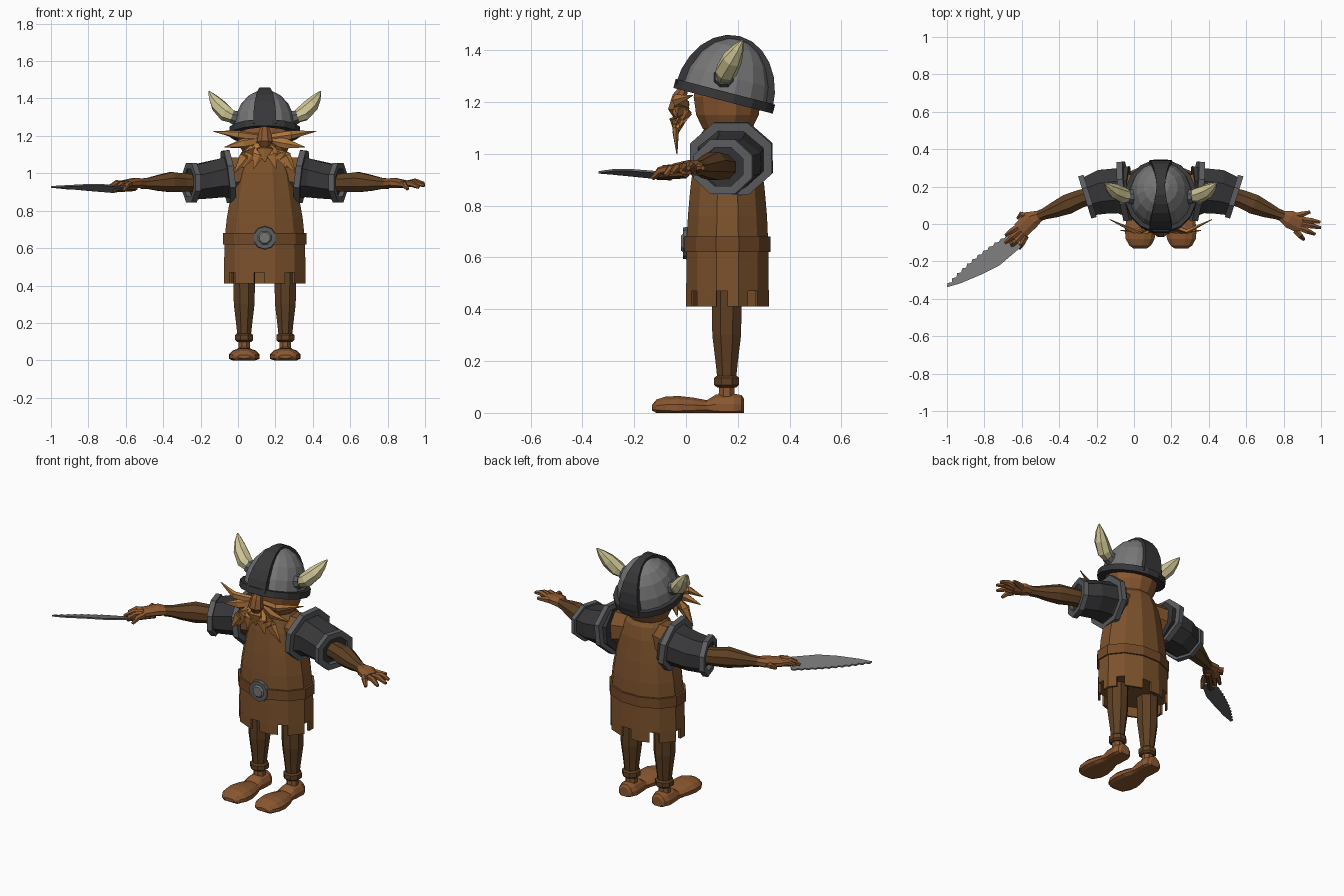
import bpy, bmesh, math
from mathutils import Vector, Matrix

if "Cube" in bpy.data.objects:
    bpy.data.objects.remove(bpy.data.objects["Cube"])

CX = 0.143  # body centre line


def mat(name, r, g, b):
    m = bpy.data.materials.new(name)
    lin = [((c / 255 + 0.055) / 1.055) ** 2.4 for c in (r, g, b)]
    m.diffuse_color = (*lin, 1)
    m.use_nodes = True
    m.node_tree.nodes["Principled BSDF"].inputs["Base Color"].default_value = m.diffuse_color
    return m


TUNIC = mat("tunic_brown", 124, 82, 44)
CLOTH = mat("dark_brown_cloth", 94, 64, 35)
SKIN = mat("skin_leather", 138, 87, 48)
BELT = mat("belt_brown", 116, 74, 40)
BEARD = mat("beard_orange", 176, 118, 60)
DARK = mat("dark_iron", 55, 55, 57)
TRIM = mat("trim_grey", 92, 93, 96)
STEEL = mat("steel_grey", 118, 118, 119)
HORN = mat("horn_cream", 208, 198, 150)


def make(name, verts, faces, material, matrix=None):
    bm = bmesh.new()
    vs = [bm.verts.new(v) for v in verts]
    for f in faces:
        bm.faces.new([vs[i] for i in f])
    bmesh.ops.recalc_face_normals(bm, faces=bm.faces)
    if matrix:
        bm.transform(matrix)
    me = bpy.data.meshes.new(name)
    bm.to_mesh(me)
    bm.free()
    me.materials.append(material)
    ob = bpy.data.objects.new(name, me)
    bpy.context.collection.objects.link(ob)
    return ob


def loft(name, pts, radii, n, material, axis=None, cyclic=False, floor=None, matrix=None):
    """Skin elliptical rings (side radius, up radius) along a path."""
    pts = [Vector(p) for p in pts]
    verts, faces, k = [], [], len(pts)
    for i, (p, r) in enumerate(zip(pts, radii)):
        a, b = r if isinstance(r, tuple) else (r, r)
        t = Vector(axis) if axis else pts[min(i + 1, k - 1)] - pts[max(i - 1, 0)]
        t.normalize()
        ref = Vector((0, 1, 0)) if abs(t.z) > 0.8 else Vector((0, 0, 1))
        u = ref.cross(t).normalized()
        w = t.cross(u)
        for j in range(n):
            th = 2 * math.pi * (j + 0.5) / n
            v = p + u * a * math.cos(th) + w * b * math.sin(th)
            if floor is not None:
                v.z = max(v.z, floor)
            verts.append(v)
    for i in range(k if cyclic else k - 1):
        i2 = (i + 1) % k
        for j in range(n):
            j2 = (j + 1) % n
            faces.append((i * n + j, i * n + j2, i2 * n + j2, i2 * n + j))
    if not cyclic:
        faces += [tuple(range(n)), tuple(range((k - 1) * n, k * n))]
    return make(name, verts, faces, material, matrix)


def band(name, c, axis, outer, inner, thick, n, material, matrix=None):
    """Flat-sided ring with a hole."""
    c, d = Vector(c), Vector(axis).normalized() * thick / 2
    return loft(name, [c - d, c + d, c + d, c - d], [outer, outer, inner, inner],
                n, material, axis, True, matrix=matrix)


def side(s, pts):
    return [(CX + s * p[0], p[1], p[2]) for p in pts]


def up(rings, y=0.16):
    return [(CX, y, r[0]) for r in rings], [(r[1], r[2]) for r in rings]


# Tunic and belt
loft("tunic", *up([(0.47, .226, .165), (0.65, .222, .163), (0.76, .21, .158), (0.87, .19, .148),
                   (1.0, .162, .13), (1.07, .13, .112), (1.11, .09, .08)]), 12, TUNIC)
band("belt", (CX, .16, .65), (0, 0, 1), (.232, .172), (.21, .15), .06, 12, BELT)

# Ragged hem panels
corner = [Vector((.226 * math.cos(math.radians(15 + 30 * j)), .165 * math.sin(math.radians(15 + 30 * j)), 0))
          for j in range(12)]
for h in range(24):
    if h % 3 == 1:
        continue
    a, b = corner[h // 2], corner[(h // 2 + 1) % 12]
    mid = (a + b) / 2
    p, q = (a, mid) if h % 2 == 0 else (mid, b)
    base = Vector((CX, .16, 0))
    vs = [base + v * k + Vector((0, 0, z)) for z in (.41, .475) for v, k in ((p, 1), (q, 1), (q, .93), (p, .93))]
    make("hem_panel", vs, [(0, 1, 2, 3), (4, 5, 6, 7), (0, 1, 5, 4), (1, 2, 6, 5), (2, 3, 7, 6), (3, 0, 4, 7)], TUNIC)

# Buckle
loft("buckle", [(CX, .01, .655), (CX, -.012, .655)], [.064, .06], 10, TRIM)
loft("buckle_boss", [(CX, -.01, .655), (CX, -.02, .655)], [.04, .03], 8, STEEL)

# Head and nose
loft("head", *up([(1.06, .07, .07), (1.1, .115, .1), (1.15, .14, .125), (1.22, .15, .135), (1.29, .13, .12)]), 12, SKIN)
loft("nose", [(CX, -.01, 1.25), (CX, -.025, 1.22), (CX, -.035, 1.17), (CX, -.03, 1.135)],
     [(.02, .02), (.035, .03), (.045, .037), (.02, .015)], 8, SKIN)

# Helmet dome, rim and crest share a tilt
tilt = Matrix.Translation((CX, .147, 1.22)) @ Matrix.Rotation(math.radians(-14.5), 4, 'X')
steps = [math.radians(a) for a in (0, 20, 40, 58, 75, 87)]
loft("helmet_dome", [(0, 0, .23 * math.sin(a)) for a in steps],
     [(.17 * math.cos(a), .182 * math.cos(a)) for a in steps], 16, STEEL, matrix=tilt)
band("helmet_rim", (0, 0, .002), (0, 0, 1), (.192, .202), (.15, .16), .036, 16, DARK, tilt)
verts, faces = [], []
for i in range(13):
    a = math.pi * i / 12
    w = .022 + .04 * abs(math.cos(a)) ** 1.5
    for sx, k in ((-1, 1), (1, 1), (1, .84), (-1, .84)):
        verts.append((sx * w, -.193 * k * math.cos(a), .242 * k * math.sin(a)))
    if i:
        o = 4 * i
        faces += [(o - 4 + j, o - 4 + (j + 1) % 4, o + (j + 1) % 4, o + j) for j in range(4)]
make("helmet_crest", verts, faces + [(0, 1, 2, 3), (48, 49, 50, 51)], DARK, tilt)

# Beard and moustache spikes: base offset, base height, tip offset, tip height, width
spikes = [(.03, 1.19, .275, 1.225, .03), (.03, 1.175, .215, 1.14, .035), (.06, 1.16, .165, 1.0, .035),
          (.05, 1.16, .115, 1.03, .035), (.02, 1.16, .06, 1.025, .035)]
for s in (-1, 1):
    for bx, bz, tx, tz, w in spikes:
        ty = .025 if tz > 1.2 else -.035
        pts = [(bx, .0, bz), (bx * .55 + tx * .45, -.04, bz * .55 + tz * .45), (tx, ty, tz)]
        r = [(.015, w * .7), (.013, w * .8), (.002, .002)] if tz > 1.1 else [(w * .8, .02), (w, .013), (.002, .002)]
        loft("beard_spike", side(s, pts), r, 5, BEARD)
loft("beard_middle", [(CX, 0, 1.18), (CX, -.045, 1.13), (CX, -.035, 1.06)], [(.07, .03), (.05, .02), .003], 6, BEARD)

for s in (-1, 1):
    # Horn and socket
    loft("horn_socket", side(s, [(.12, .145, 1.285), (.175, .147, 1.302)]), [.046, .038], 8, TRIM)
    loft("horn", side(s, [(.165, .147, 1.298), (.205, .155, 1.318), (.25, .178, 1.365), (.278, .2, 1.405), (.298, .218, 1.438)]),
         [.032, .044, .04, .024, .004], 7, HORN)

    # Shoulder armour
    loft("shoulder", side(s, [(.08, .165, 1.0), (.2, .17, .985)]), [.09, .11], 8, TUNIC)
    loft("armour_sleeve", side(s, [(.175, .175, .98), (.23, .178, .975), (.31, .172, .962), (.39, .147, .95)]),
         [(.145, .13), (.13, .112), (.128, .105), (.112, .098)], 8, DARK)
    band("inner_armour_ring", side(s, [(.195, .175, .982)])[0], (s, -.12, -.12), (.172, .152), (.135, .115), .032, 8, TRIM)
    band("outer_armour_ring", side(s, [(.392, .146, .95)])[0], (s * .95, -.3, 0), (.128, .114), (.09, .08), .03, 8, TRIM)

    # Arm
    loft("arm", side(s, [(.36, .155, .95), (.43, .135, .95), (.5, .105, .953), (.57, .075, .948), (.62, .055, .946), (.66, .04, .944)]),
         [.05, .052, .058, .045, .033, .03], 8, CLOTH)

    # Hand: open on one side, gripping on the other
    if s > 0:
        palm, thumb = (.75, -.005, .942), (.80, .065, .945)
        tips = [(.852, .01, .945), (.855, -.02, .935), (.825, -.055, .925), (.765, -.083, .915)]
    else:
        palm, thumb = (.75, -.035, .942), (.765, .03, .93)
        tips = [(.83, -.06, .93), (.832, -.1, .92), (.8, -.122, .915), (.755, -.13, .905)]
    loft("palm", side(s, [(.645, .045, .945), (.69, .025, .948), palm]), [(.03, .026), (.052, .03), (.05, .022)], 8, SKIN)
    loft("thumb", side(s, [(.69, .035, .94), (.75, .05, .945), thumb]), [.02, .018, .009], 6, SKIN)
    for i, t in enumerate(tips):
        base = Vector((palm[0] - .01 * i, palm[1] + .03 - .02 * i, .942))
        m = base.lerp(Vector(t), .55) + Vector((0, 0, .012))
        loft("finger", side(s, [base, m, t]), [.017, .017, .009], 6, SKIN)

    # Leg and shoe
    lx = CX + s * .11
    loft("leg", [(lx, .157, z) for z in (.5, .4, .3, .2, .14)], [.064, .062, .06, .047, .04], 8, CLOTH)
    loft("leg_cuff", [(lx, .157, z) for z in (.143, .135, .108, .098)], [.042, .052, .052, .04], 8, CLOTH)
    loft("ankle", [(lx, .157, z) for z in (.11, .05)], [.032, .034], 8, SKIN)
    foot = [(-.132, .035, .03), (-.115, .06, .052), (-.08, .08, .064), (-.03, .085, .067), (.03, .075, .06),
            (.08, .058, .05), (.115, .056, .072), (.185, .058, .076), (.215, .045, .07), (.224, .03, .055)]
    loft("shoe", [(lx, y, .02) for y, a, h in foot], [(a, h - .02) for y, a, h in foot], 12, SKIN, (0, 1, 0), floor=0)

# Toothed blade with handle
loft("blade_handle", [(-.55, -.0, .925), (-.66, -.11, .918)], [.02, .02], 6, CLOTH)
start, tip = Vector((-.66, -.055, .90)), Vector((-1.0, -.338, .928))
edge = []
for i in range(12):
    p = start.lerp(tip, i / 12) + Vector((-.012, .012, 0)) * math.sin(math.pi * i / 12)
    edge += [p, p + Vector((-.022, -.004, 0))]
outline = edge + [tip] + [Vector(v) for v in ((-.93, -.318, .932), (-.82, -.272, .938), (-.72, -.222, .938), (-.6, -.12, .93))]
n = len(outline)
offs = Vector((0, 0, .004))
make("blade", [v + offs for v in outline] + [v - offs for v in outline],
     [tuple(range(n)), tuple(range(n, 2 * n))] + [(i, (i + 1) % n, n + (i + 1) % n, n + i) for i in range(n)], STEEL)
